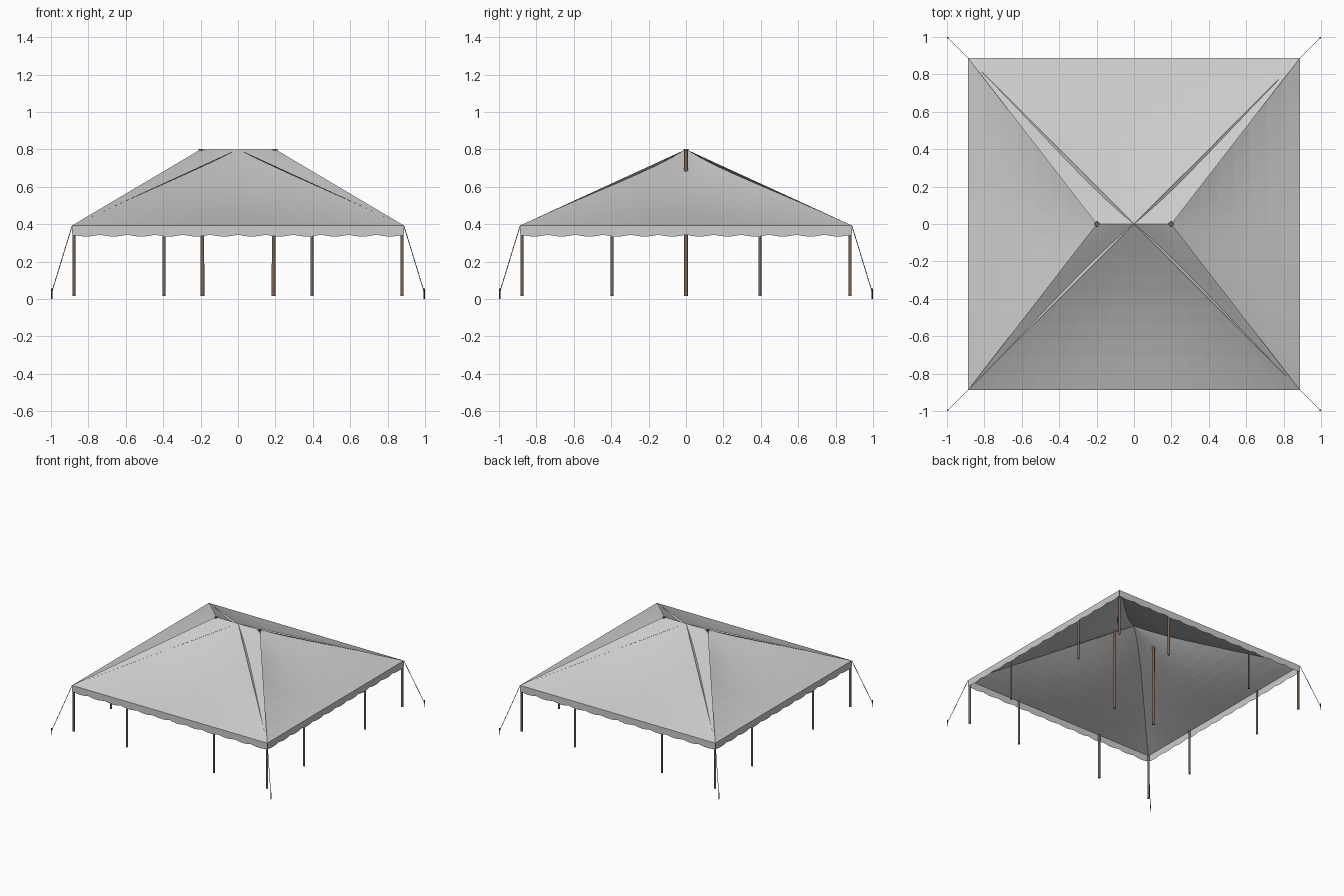
import bpy, bmesh, math
from mathutils import Vector

if "Cube" in bpy.data.objects:
    bpy.data.objects.remove(bpy.data.objects["Cube"])

E, EAVE, TOP, RIDGE = 0.887, 0.393, 0.80, 0.20
SAG = 0.04


def material(name, col):
    m = bpy.data.materials.new(name)
    m.diffuse_color = (*col, 1)
    m.use_nodes = True
    m.node_tree.nodes["Principled BSDF"].inputs["Base Color"].default_value = m.diffuse_color
    return m


wood = material("brown_wood", (0.20, 0.13, 0.09))
dark = material("dark_rope", (0.06, 0.06, 0.06))


def finish(name, bm, mat=None):
    me = bpy.data.meshes.new(name)
    bm.to_mesh(me)
    bm.free()
    ob = bpy.data.objects.new(name, me)
    bpy.context.collection.objects.link(ob)
    if mat:
        me.materials.append(mat)
    return ob


def grid(name, nu, nv, fn):
    """Sheet of nu x nv quads from fn(u, v)."""
    bm = bmesh.new()
    rows = [[bm.verts.new(fn(i / nu, j / nv)) for i in range(nu + 1)]
            for j in range(nv + 1)]
    for j in range(nv):
        for i in range(nu):
            bm.faces.new((rows[j][i], rows[j][i + 1],
                          rows[j + 1][i + 1], rows[j + 1][i]))
    bmesh.ops.remove_doubles(bm, verts=bm.verts, dist=1e-5)
    return finish(name, bm)


def rod(name, a, b, r1, r2, sides, mat):
    """Tapered rod between two points."""
    a, b = Vector(a), Vector(b)
    bm = bmesh.new()
    bmesh.ops.create_cone(bm, cap_ends=True, segments=sides, radius1=r1,
                          radius2=r2, depth=(b - a).length)
    ob = finish(name, bm, mat)
    ob.rotation_mode = 'QUATERNION'
    ob.rotation_quaternion = (b - a).to_track_quat('Z', 'Y')
    ob.location = (a + b) / 2
    return ob


# Sagging roof panels and scalloped valance, one per side
for k, side in enumerate(("front", "right", "back", "left")):
    half = RIDGE if k % 2 == 0 else 0.0
    ca, sa = round(math.cos(k * math.pi / 2)), round(math.sin(k * math.pi / 2))

    def turn(x, y, z, ca=ca, sa=sa):
        return (x * ca - y * sa, x * sa + y * ca, z)

    def roof(u, v):
        w = E + (half - E) * v
        sag = SAG * math.sin(math.pi * u) * math.sin(math.pi * v)
        return turn((2 * u - 1) * w, -E * (1 - v), EAVE + (TOP - EAVE) * v - sag)

    def valance(u, v):
        drop = 0.049 + 0.010 * abs(math.sin(12 * math.pi * u))
        return turn((2 * u - 1) * E, -E, EAVE - drop * (1 - v))

    grid(side + "_roof_panel", 16, 10, roof)
    grid(side + "_valance", 96, 1, valance)

# Side posts
P = 0.878
spots = [(x, y) for x in (-P, -0.395, 0.395, P) for y in (-P, P)]
spots += [(x, y) for x in (-P, P) for y in (-0.395, 0.395)]
for x, y in spots:
    rod("side_post", (x, y, 0.015), (x, y, EAVE - 0.003), 0.008, 0.008, 12, wood)

# Centre poles with caps at the ridge ends
for s in (-1, 1):
    rod("centre_pole", (s * 0.19, 0, 0.015), (s * 0.192, 0, 0.799), 0.010, 0.010, 12, wood)
    rod("ridge_cap", (s * 0.198, 0, 0.793), (s * 0.198, 0, 0.802), 0.014, 0.012, 12, wood)

# Guy ropes and stakes at the corners
for sx in (-1, 1):
    for sy in (-1, 1):
        rod("guy_rope", (sx * E, sy * E, EAVE - 0.002),
            (sx * 0.996, sy * 0.996, 0.035), 0.002, 0.002, 6, dark)
        rod("ground_stake", (sx * 0.996, sy * 0.996, 0),
            (sx * 0.996, sy * 0.996, 0.055), 0.003, 0.004, 8, dark)
